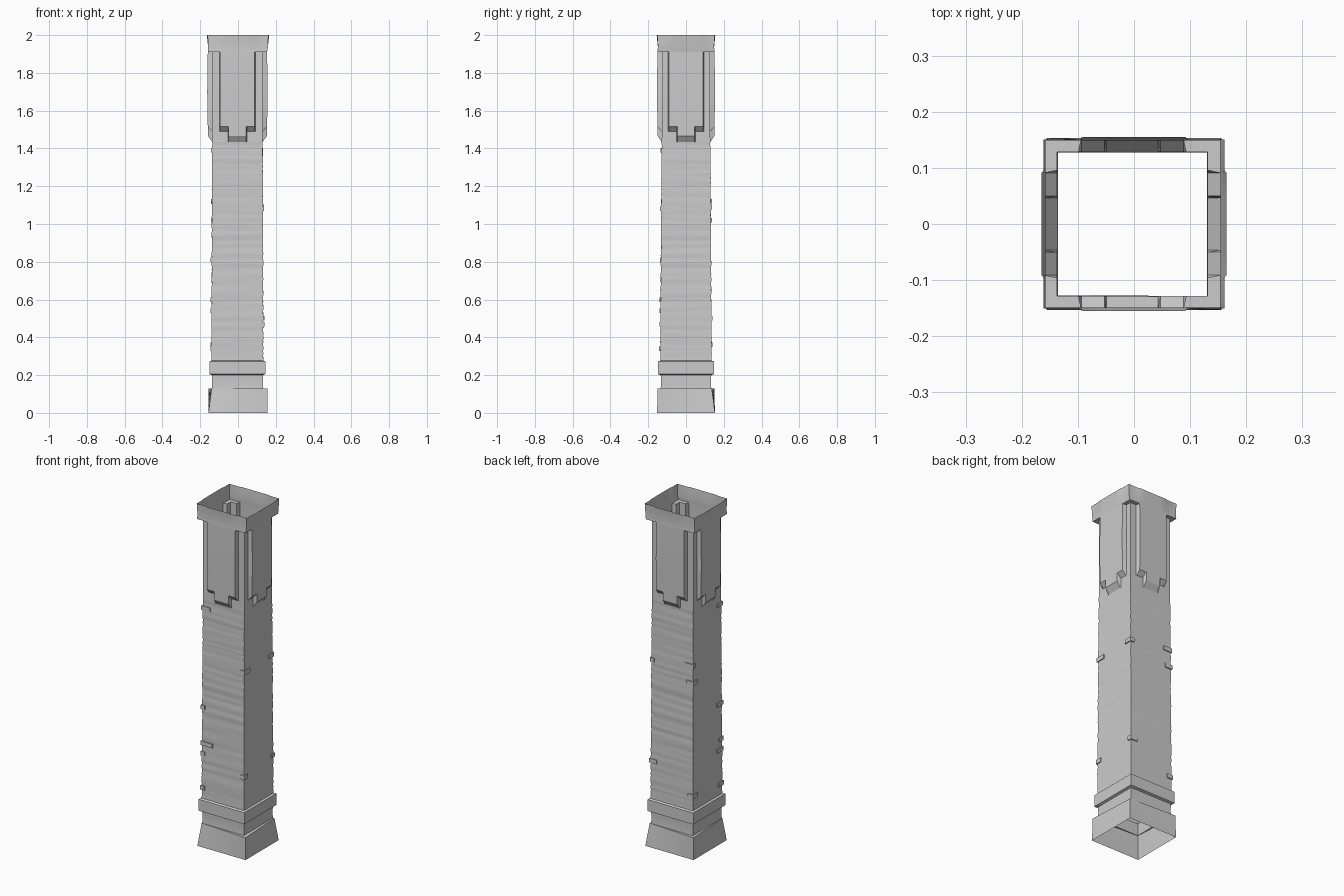
import bpy, bmesh, random
from mathutils import Vector

random.seed(7)
if "Cube" in bpy.data.objects:
    bpy.data.objects.remove(bpy.data.objects["Cube"], do_unlink=True)

stone = bpy.data.materials.new("grey stone")
stone.use_nodes = True
GREY = (0.6, 0.6, 0.6, 1)
stone.diffuse_color = GREY
stone.node_tree.nodes["Principled BSDF"].inputs["Base Color"].default_value = GREY

WIDE, NARROW = 0.096, 0.05   # half widths of the two panel steps
SIGNS = [(-1, -1), (1, -1), (1, 1), (-1, 1)]


def corners(hx, hy, cx=0.0, wear=0.0, pinch=0.0):
    """Four corners of a section; pinch pulls in one diagonal pair."""
    out = []
    for sx, sy in SIGNS:
        p = pinch if sx == sy else 0.0
        out.append(Vector((cx + sx * (hx - p) + random.uniform(-wear, wear),
                           sy * (hy - p) + random.uniform(-wear, wear))))
    return out


def ring(z, cs, d1=0.0, d2=0.0):
    """Closed section with stepped panels standing d1 and d2 off each side."""
    points = []
    for i, a in enumerate(cs):
        b = cs[(i + 1) % 4]
        mid, t = (a + b) / 2, (b - a).normalized()
        n = Vector((t.y, -t.x))
        steps = [(WIDE, 0), (WIDE - 0.005, d1), (NARROW, d1), (NARROW - 0.004, d2)]
        side = [(-u, d) for u, d in steps] + [(u, d) for u, d in reversed(steps)]
        points.append(a)
        points += [mid + t * u + n * d for u, d in side]
    return [(p.x, p.y, z) for p in points]


def finish(name, bm):
    mesh = bpy.data.meshes.new(name)
    bm.to_mesh(mesh)
    bm.free()
    mesh.materials.append(stone)
    ob = bpy.data.objects.new(name, mesh)
    bpy.context.collection.objects.link(ob)
    bpy.ops.object.select_all(action="DESELECT")
    ob.select_set(True)
    bpy.context.view_layer.objects.active = ob
    bpy.ops.object.shade_smooth_by_angle()
    return ob


def loft(name, rings):
    """Open shell through a stack of sections."""
    bm = bmesh.new()
    rows = [[bm.verts.new(p) for p in r] for r in rings]
    count = len(rows[0])
    for low, high in zip(rows, rows[1:]):
        for i in range(count):
            j = (i + 1) % count
            bm.faces.new((low[i], low[j], high[j], high[i]))
    bmesh.ops.remove_doubles(bm, verts=bm.verts, dist=0.00005)
    return finish(name, bm)


# Section outlines shared by neighbouring parts
CX = -0.003
neck = corners(0.135, 0.134, CX)
shaft_low = corners(0.137, 0.136, CX)
shaft_top = corners(0.134, 0.129, CX)
upper = corners(0.134, 0.128, CX)
D = 0.023

# Flared base with a ledge, worn on two opposite corners
base_top = corners(0.155, 0.151, pinch=0.015)
loft("base", [ring(0, corners(0.156, 0.153)),
              ring(0.05, corners(0.155, 0.152, pinch=0.005)),
              ring(0.13, base_top), ring(0.13, neck)])

# Neck and raised band
loft("neck", [ring(0.13, neck), ring(0.165, corners(0.134, 0.132, CX)), ring(0.2, neck)])
band = corners(0.148, 0.148, CX)
loft("band", [ring(0.2, neck), ring(0.205, band), ring(0.272, band), ring(0.277, shaft_low)])

# Long shaft with weathered horizontal ripples
LOW, HIGH, ROWS = 0.277, 1.435, 96
rings = [ring(LOW, shaft_low)]
for k in range(1, ROWS):
    f = k / ROWS
    swell = random.uniform(-0.0012, 0.0012)
    rings.append(ring(LOW + (HIGH - LOW) * f,
                      corners(0.137 - 0.003 * f + swell, 0.136 - 0.007 * f + swell,
                              CX, wear=0.0008)))
rings.append(ring(HIGH, shaft_top))
loft("shaft", rings)

# Upper section: stepped panels on each side, recessed corners
loft("upper_panels", [ring(HIGH, shaft_top), ring(1.467, upper, 0, D),
                      ring(1.49, upper, 0, D), ring(1.515, upper, D, D),
                      ring(1.7, upper, D + 0.003, D + 0.003),
                      ring(1.91, upper, D, D)])

# Open cap, flaring slightly to the rim
cap_low = corners(0.134 + D, 0.128 + D, CX)
loft("cap", [ring(1.91, upper, D, D), ring(1.91, cap_low),
             ring(1.935, corners(0.158, 0.149)),
             ring(2.0, corners(0.161, 0.151), 0.004, 0.004)])


# Thin chipped bricks wrapping the shaft corners
def brick(name, corner, z, along_x, along_y, height=0.024):
    sx, sy = SIGNS[corner]
    f = (z - LOW) / (HIGH - LOW)
    x, y = CX + sx * (0.137 - 0.003 * f), sy * (0.136 - 0.007 * f)
    out = 0.006
    path = [(x - sx * along_x, y), (x - sx * along_x, y + sy * out),
            (x + sx * out, y + sy * out), (x + sx * out, y - sy * along_y),
            (x, y - sy * along_y), (x, y)]
    bm = bmesh.new()
    face = bm.faces.new([bm.verts.new((px, py, z - height / 2)) for px, py in path])
    grown = bmesh.ops.extrude_face_region(bm, geom=[face])["geom"]
    bmesh.ops.translate(bm, vec=(0, 0, height),
                        verts=[v for v in grown if isinstance(v, bmesh.types.BMVert)])
    bmesh.ops.recalc_face_normals(bm, faces=bm.faces)
    finish(name, bm)


BRICKS = [(0, 0.6, 0.07, 0.03), (0, 0.54, 0.02, 0.05), (0, 0.81, 0.02, 0.05),
          (0, 1.39, 0.05, 0.04), (0, 0.34, 0.02, 0.04),
          (1, 1.08, 0.02, 0.05), (1, 0.47, 0.02, 0.03),
          (2, 1.09, 0.02, 0.04), (2, 0.5, 0.04, 0.02),
          (3, 1.12, 0.05, 0.02), (3, 1.02, 0.04, 0.03), (3, 0.36, 0.03, 0.04)]
for i, (corner, z, ax, ay) in enumerate(BRICKS):
    brick(f"corner_brick_{i + 1}", corner, z, ax, ay)
